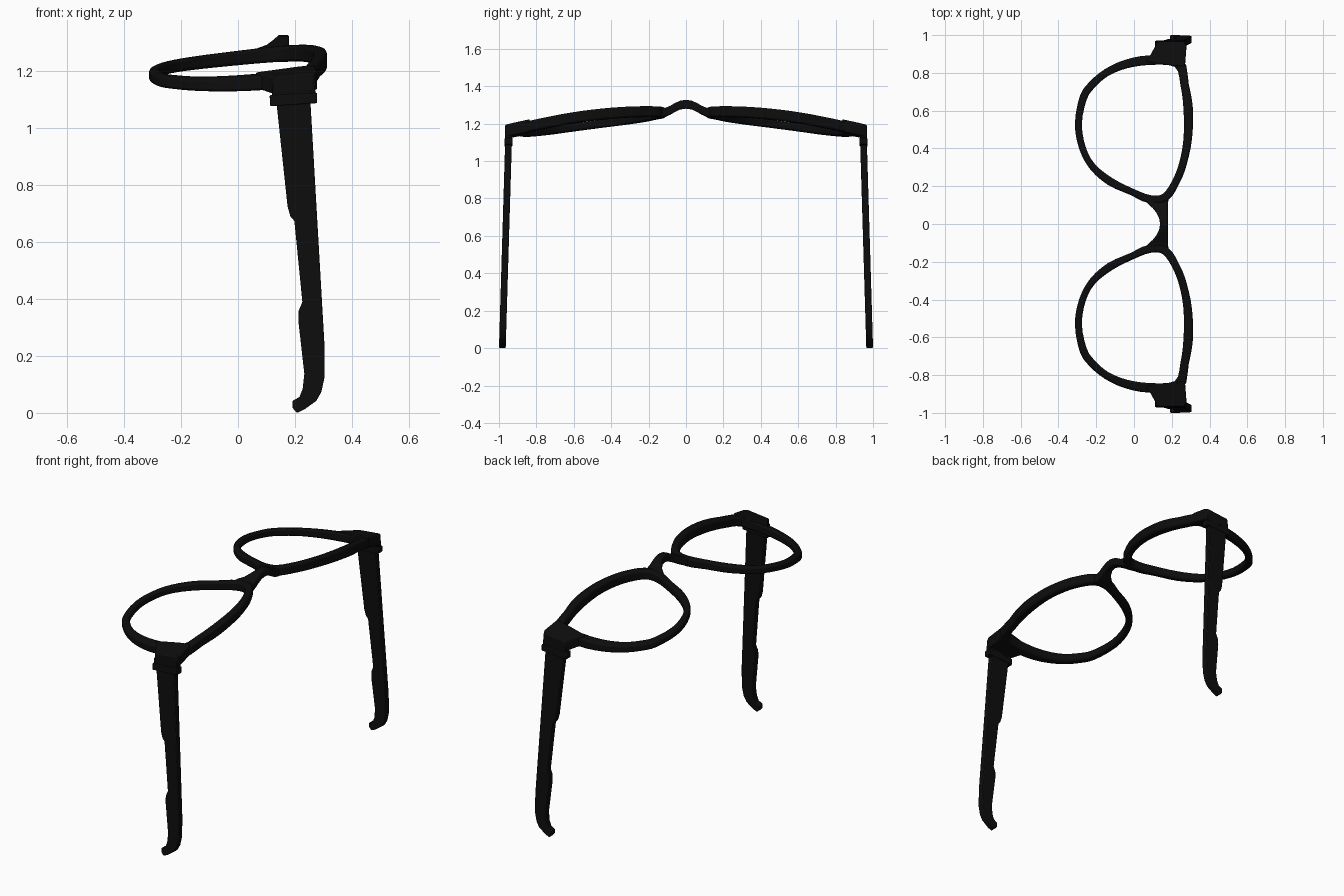
import bpy, bmesh
from mathutils import Vector

if "Cube" in bpy.data.objects:
    bpy.data.objects.remove(bpy.data.objects["Cube"], do_unlink=True)

black = bpy.data.materials.new("matte black plastic")
black.use_nodes = True
COLOUR = (0.004, 0.004, 0.004, 1)
black.diffuse_color = COLOUR
black.node_tree.nodes["Principled BSDF"].inputs["Base Color"].default_value = COLOUR


def finish(name, bm, bevel, mirror=True):
    """Turn a bmesh into a softly bevelled object, mirrored across y."""
    bmesh.ops.recalc_face_normals(bm, faces=bm.faces)
    mesh = bpy.data.meshes.new(name)
    bm.to_mesh(mesh)
    bm.free()
    mesh.materials.append(black)
    ob = bpy.data.objects.new(name, mesh)
    bpy.context.collection.objects.link(ob)
    if bevel:
        mod = ob.modifiers.new("soft edges", 'BEVEL')
        mod.width, mod.segments = bevel, 2
        mod.limit_method, mod.angle_limit = 'ANGLE', 0.8
    if mirror:
        mod = ob.modifiers.new("other side", 'MIRROR')
        mod.use_axis = (False, True, False)
    bpy.ops.object.select_all(action='DESELECT')
    ob.select_set(True)
    bpy.context.view_layer.objects.active = ob
    bpy.ops.object.shade_smooth_by_angle(angle=0.6)
    return ob


def smooth_loop(points, steps=3):
    """Closed Catmull-Rom curve through the points."""
    pts = [Vector(p) for p in points]
    n = len(pts)
    out = []
    for i in range(n):
        a, b, c, d = (pts[(i + k) % n] for k in (-1, 0, 1, 2))
        for s in range(steps):
            t = s / steps
            out.append(0.5 * (2 * b + (c - a) * t + (2 * a - 5 * b + 4 * c - d) * t ** 2
                              + (3 * b - a - 3 * c + d) * t ** 3))
    return out


def grid_faces(bm, rings, closed=True):
    """Join rings of vertices by quads; cap the ends when not closed."""
    pairs = list(zip(rings, rings[1:]))
    if closed:
        pairs.append((rings[-1], rings[0]))
    else:
        bm.faces.new(rings[0])
        bm.faces.new(rings[-1])
    for r, q in pairs:
        n = len(r)
        for i in range(n):
            bm.faces.new((r[i], r[(i + 1) % n], q[(i + 1) % n], q[i]))


def middle(x, y):
    """Height of the curved front frame."""
    return 1.25 + 0.09 * x - 0.125 * y * y


def half(x):
    return 0.025 + 0.015 * x


# Lens rims: outer and inner outlines joined as a closed band
outer = [(-.313, .53), (-.286, .68), (-.233, .755), (-.154, .82), (-.048, .869),
         (.085, .893), (.255, .875), (.29, .74), (.312, .61), (.307, .45), (.28, .318),
         (.244, .222), (.18, .125), (.074, .112), (-.02, .154), (-.138, .207),
         (-.233, .291), (-.29, .397)]
inner = [(-.276, .53), (-.25, .66), (-.205, .725), (-.135, .785), (-.035, .825),
         (.085, .842), (.215, .832), (.245, .74), (.262, .61), (.262, .45), (.238, .32),
         (.2, .225), (.15, .158), (.085, .153), (0, .185), (-.11, .24),
         (-.205, .315), (-.255, .405)]
bm = bmesh.new()
sections = []
for o, i in zip(smooth_loop(outer), smooth_loop(inner)):
    section = []
    for p, side in ((o, 1), (o, -1), (i, -1), (i, 1)):
        section.append(bm.verts.new((p.x, p.y, middle(p.x, p.y) + side * half(p.x))))
    sections.append(section)
grid_faces(bm, sections)
finish("lens_rims", bm, 0.01)

# Nose bridge: arched band, narrowest in the middle
half_arch = [(0, .138, .18, 1.28, 1.328), (.03, .133, .18, 1.276, 1.323),
             (.06, .118, .18, 1.262, 1.31), (.085, .098, .18, 1.247, 1.295),
             (.11, .07, .18, 1.236, 1.285), (.14, .06, .185, 1.232, 1.28)]
arch = [(-y, *rest) for y, *rest in half_arch[:0:-1]] + half_arch
bm = bmesh.new()
grid_faces(bm, [[bm.verts.new(v) for v in ((a, y, lo), (b, y, lo), (b, y, hi), (a, y, hi))]
                for y, a, b, lo, hi in arch], closed=False)
finish("nose_bridge", bm, 0.008, mirror=False)

# End lugs carrying the hinges
lug = [(.06, .86), (.088, .897), (.127, .967), (.266, .967), (.278, .94),
       (.27, .835), (.205, .838)]
bm = bmesh.new()
grid_faces(bm, [[bm.verts.new((x, y, middle(x, y) + s * half(x) + lift)) for x, y in lug]
                for s, lift in ((-1, 0), (1, .008))], closed=False)
finish("end_lugs", bm, 0.006)


def arm_y(z):
    """The arms spread slightly outwards towards their tips."""
    return 0.982 - 0.03 * z


def side_plate(name, profile, thick, bevel):
    """Extrude an x-z profile across y, following the lean of the arms."""
    bm = bmesh.new()
    grid_faces(bm, [[bm.verts.new((x, arm_y(z) + s * thick, z)) for x, z in profile]
                    for s in (-1, 1)], closed=False)
    return finish(name, bm, bevel)


# Hinge neck and collar
side_plate("hinge_necks", [(.12, 1.105), (.272, 1.118), (.27, 1.16), (.12, 1.15)], .018, .003)
side_plate("hinge_collars", [(.113, 1.077), (.278, 1.088), (.278, 1.125), (.111, 1.116)],
           .021, .004)

# Temple arms with stepped inner edge and hooked tip
arm = [(.134, 1.1), (.174, .726), (.184, .69), (.198, .674), (.226, .39), (.213, .358),
       (.212, .323), (.233, .137), (.227, .084), (.216, .056), (.191, .042), (.191, .018),
       (.207, 0), (.233, .012), (.275, .042), (.293, .074), (.304, .126), (.304, .235),
       (.254, 1.1)]
side_plate("temple_arms", arm, .018, .004)
